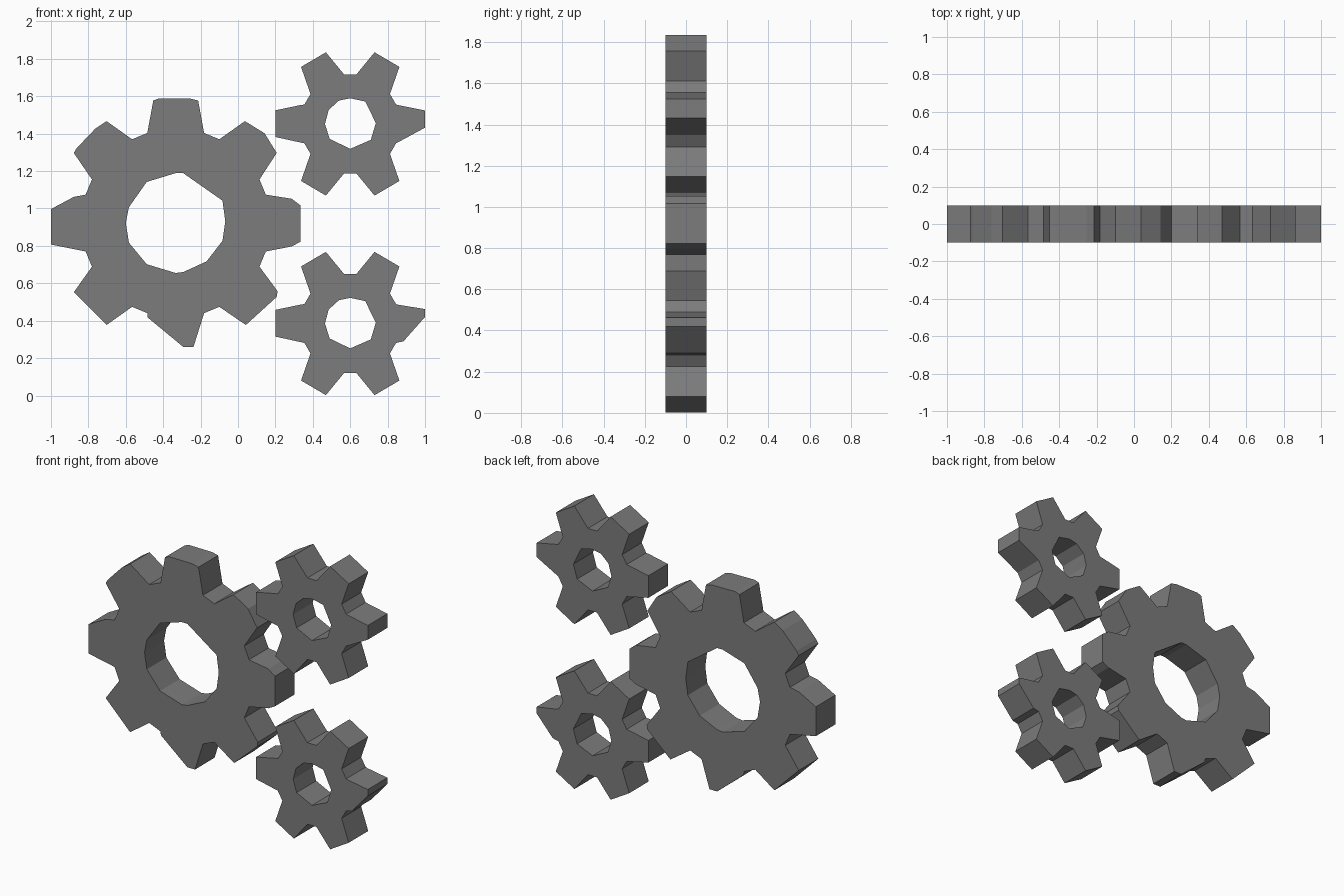
import bpy
import math

if "Cube" in bpy.data.objects:
    bpy.data.objects.remove(bpy.data.objects["Cube"])

steel = bpy.data.materials.new("dark_grey")
steel.diffuse_color = (0.2, 0.2, 0.2, 1)
steel.use_nodes = True
steel.node_tree.nodes["Principled BSDF"].inputs["Base Color"].default_value = steel.diffuse_color


def add_loop(curve, points):
    """Closed straight-sided outline."""
    spline = curve.splines.new('POLY')
    spline.points.add(len(points) - 1)
    for p, (x, z) in zip(spline.points, points):
        p.co = (x, z, 0, 1)
    spline.use_cyclic_u = True
    spline.use_smooth = False


def gear(name, centre, root_r, root_half, tips, hole):
    """Flat gear: roots on a circle, each tooth ending in its own tip points."""
    outline = []
    for i, tip in enumerate(tips):
        mid = 360 * i / len(tips)
        roots = []
        for a in (mid - root_half, mid + root_half):
            a = math.radians(a)
            roots.append((root_r * math.cos(a), root_r * math.sin(a)))
        outline += [roots[0], *tip, roots[1]]
    curve = bpy.data.curves.new(name, 'CURVE')
    curve.dimensions = '2D'
    curve.fill_mode = 'BOTH'
    curve.extrude = 0.1
    add_loop(curve, outline)
    add_loop(curve, hole)
    curve.materials.append(steel)
    obj = bpy.data.objects.new(name, curve)
    bpy.context.collection.objects.link(obj)
    obj.location = (centre[0], 0, centre[1])
    obj.rotation_euler = (math.pi / 2, 0, 0)
    bpy.ops.object.select_all(action='DESELECT')
    obj.select_set(True)
    bpy.context.view_layer.objects.active = obj
    bpy.ops.object.convert(target='MESH')


# Large eight-tooth gear, teeth listed counter-clockwise from the right
large_tips = [
    [(.62, -.125), (.667, -.10), (.667, .095), (.62, .13)],
    [(.54, .375), (.475, .48), (.37, .545)],
    [(.12, .655), (.08, .665), (-.09, .667), (-.12, .655)],
    [(-.37, .545), (-.43, .505), (-.53, .40), (-.545, .375)],
    [(-.545, .14), (-.667, .075), (-.667, -.115)],
    [(-.545, -.37), (-.37, -.545)],
    [(-.15, -.505), (.04, -.662), (.095, -.662)],
    [(.375, -.545), (.54, -.395), (.545, -.365)],
]
large_hole = [(0, .267), (.04, .267), (.25, .12), (.265, .01), (.25, -.095),
              (.165, -.205), (.04, -.262), (0, -.267), (-.155, -.22),
              (-.25, -.105), (-.267, 0), (-.25, .085), (-.155, .22)]
gear("large_gear", (-.333, .922), .505, 17.5, large_tips, large_hole)

# Two small six-tooth gears; only the right-hand tooth differs
small_hole = [(0, .137), (.08, .12), (.137, .005), (.11, -.085), (0, -.133),
              (-.11, -.08), (-.135, 0), (-.115, .075), (-.06, .125)]
left_tooth = [(-.27, .10), (-.4, .073), (-.4, -.07)]


def small_tips(right_tooth):
    return [right_tooth,
            [(.263, .305), (.13, .383)],
            [(-.13, .383), (-.263, .305)],
            left_tooth,
            [(-.263, -.305), (-.13, -.383)],
            [(.13, -.383), (.263, -.305)]]


gear("small_gear_upper", (.6, 1.452), .266, 23,
     small_tips([(.4, -.02), (.4, .072), (.26, .10)]), small_hole)
gear("small_gear_lower", (.6, .385), .266, 23,
     small_tips([(.285, -.095), (.4, .035), (.4, .077), (.26, .10)]), small_hole)
